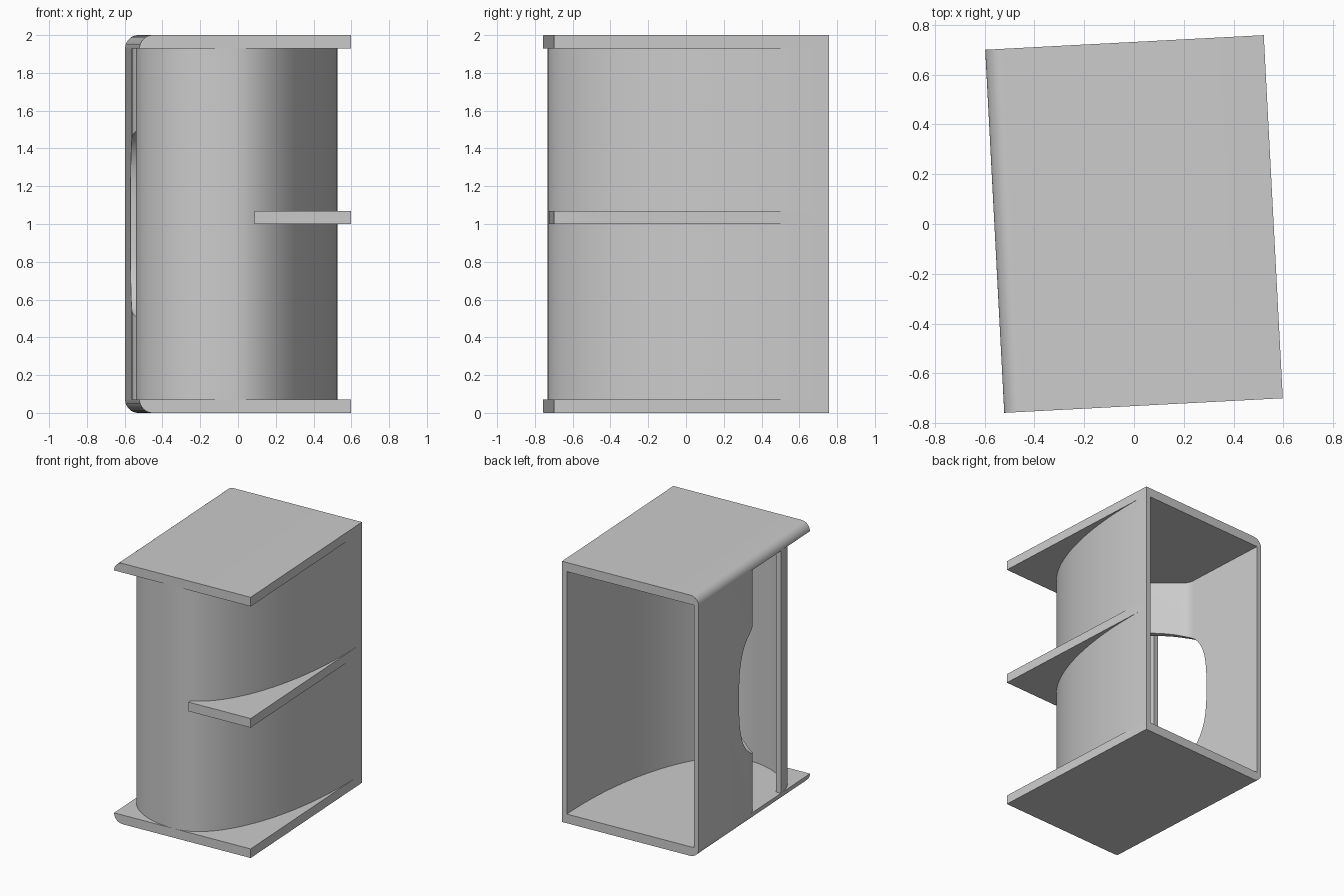
import bpy, bmesh, math
from math import sin, cos, pi
from mathutils import Vector

cube = bpy.data.objects.get("Cube")
if cube:
    bpy.data.objects.remove(cube, do_unlink=True)

HX, HY, H, T, WALL = 0.56, 0.73, 2.0, 0.07, 0.04
TURN = math.radians(3)

gray = bpy.data.materials.new("plain gray")
gray.use_nodes = True
gray.diffuse_color = (0.6, 0.6, 0.6, 1)
gray.node_tree.nodes["Principled BSDF"].inputs["Base Color"].default_value = (0.6, 0.6, 0.6, 1)


def prism(name, outline, lo, hi, place):
    """Extrude a 2D outline from lo to hi; place maps (a, b, level) to xyz."""
    bm = bmesh.new()
    face = bm.faces.new([bm.verts.new(place(a, b, lo)) for a, b in outline])
    ext = bmesh.ops.extrude_face_region(bm, geom=[face])
    shift = Vector(place(0, 0, hi)) - Vector(place(0, 0, lo))
    bmesh.ops.translate(bm, vec=shift,
                        verts=[g for g in ext["geom"] if isinstance(g, bmesh.types.BMVert)])
    bmesh.ops.recalc_face_normals(bm, faces=bm.faces)
    mesh = bpy.data.meshes.new(name)
    bm.to_mesh(mesh)
    bm.free()
    mesh.materials.append(gray)
    obj = bpy.data.objects.new(name, mesh)
    bpy.context.collection.objects.link(obj)
    obj.rotation_euler.z = TURN
    return obj


def upright(a, b, h):
    return (a, b, h)


def along_y(a, b, h):
    return (a, h, b)


def along_x(a, b, h):
    return (h, a, b)


def arc(cx, cy, rx, ry, start, end, n):
    angles = [start + (end - start) * i / n for i in range(n + 1)]
    return [(cx + rx * cos(t), cy + ry * sin(t)) for t in angles]


def ribbon(path, t):
    """Closed outline of a path thickened by t to its left."""
    inner = []
    for i, p in enumerate(path):
        a, b = path[max(i - 1, 0)], path[min(i + 1, len(path) - 1)]
        d = Vector((b[0] - a[0], b[1] - a[1])).normalized()
        inner.append((p[0] - d.y * t, p[1] + d.x * t))
    return path + inner[::-1]


def smooth(obj):
    bpy.ops.object.select_all(action='DESELECT')
    obj.select_set(True)
    bpy.context.view_layer.objects.active = obj
    bpy.ops.object.shade_smooth_by_angle(angle=math.radians(30))


# Top and bottom plates, rounded along the -x edge
for name, outer, inner in (("top_plate", H, H - T), ("bottom_plate", 0, T)):
    s = 1 if outer > inner else -1
    edge = arc(-HX + T, inner, T, s * T, pi, pi / 2, 10)
    smooth(prism(name, edge + [(HX, outer), (HX, inner)], -HY, HY, along_y))

# Curved shell from the -x side, round the front, to the back of the +x side
NOSE, BACK = -0.06, 0.70
nose_arc = arc(NOSE, -0.35, NOSE + HX, HY - 0.35, pi, 1.5 * pi, 24)
side_arc = arc(NOSE, BACK, HX - NOSE, BACK + HY, 1.5 * pi, 2 * pi, 48)
shell = prism("curved_shell", ribbon(nose_arc + side_arc[1:] + [(HX, HY)], WALL),
              T, H - T, upright)
smooth(shell)

# Corner shelf outside the shell
shelf_left = 0.05
hug = [(x - 0.01, y + 0.01) for x, y in side_arc if x > shelf_left + 0.01]
prism("corner_shelf", [(HX, -HY), (HX, BACK)] + hug[::-1] + [(shelf_left, -HY + 0.03),
      (shelf_left, -HY)], 1.0, 1.0 + T, upright)

# Side wall that bends inward to meet the shell
bend = math.radians(46.6)
curve = arc(-HX + 0.15, 0.065, 0.15, 0.15, pi, pi + bend, 12)
ex, ey = curve[-1]
reach = 0.87
path = [(-HX, HY)] + curve + [(ex + sin(bend) * reach, ey - cos(bend) * reach)]
wall = prism("side_wall", ribbon(path, WALL), T, H - T, upright)

# Rounded opening through the bend
hole = []
for i in range(64):
    c, s = cos(2 * pi * i / 64), sin(2 * pi * i / 64)
    hole.append((-0.25 + 0.45 * math.copysign(abs(c) ** 0.67, c),
                 1.0 + 0.52 * math.copysign(abs(s) ** 0.67, s)))
cutter = prism("opening_cutter", hole, -1, 1, along_x)
cutter.hide_render = True
cut = wall.modifiers.new("opening", 'BOOLEAN')
cut.operation = 'DIFFERENCE'
cut.solver = 'EXACT'
cut.object = cutter
bpy.context.view_layer.objects.active = wall
bpy.ops.object.modifier_apply(modifier=cut.name)
bpy.data.objects.remove(cutter, do_unlink=True)
smooth(wall)
